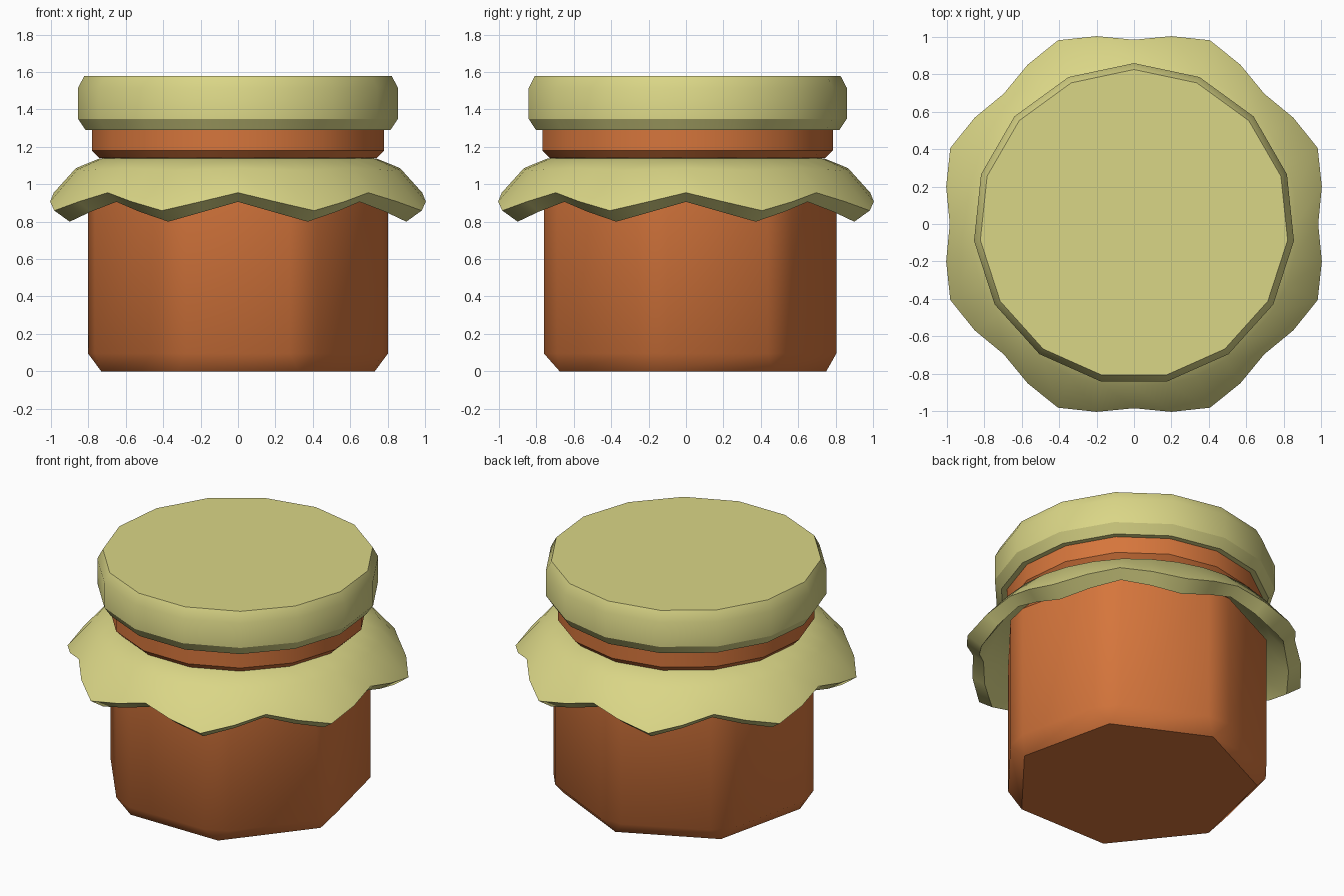
import bpy, bmesh
from math import cos, sin, radians, pi

if "Cube" in bpy.data.objects:
    bpy.data.objects.remove(bpy.data.objects["Cube"])


def material(name, rgb):
    m = bpy.data.materials.new(name)
    m.diffuse_color = (*rgb, 1)
    m.use_nodes = True
    m.node_tree.nodes["Principled BSDF"].inputs["Base Color"].default_value = m.diffuse_color
    return m


ORANGE = material("orange clay", (0.67, 0.18, 0.045))
CREAM = material("yellow green cloth", (0.70, 0.67, 0.24))


def loft(name, rings, mat, angle, capped=True, closed=False):
    """Skin a list of equal-length point rings."""
    bm = bmesh.new()
    vs = [[bm.verts.new(p) for p in ring] for ring in rings]
    n = len(vs[0])
    pairs = list(zip(vs, vs[1:]))
    if closed:
        pairs.append((vs[-1], vs[0]))
    for a, b in pairs:
        for i in range(n):
            j = (i + 1) % n
            bm.faces.new((a[i], a[j], b[j], b[i]))
    if capped:
        bm.faces.new(vs[0][::-1])
        bm.faces.new(vs[-1])
    bmesh.ops.remove_doubles(bm, verts=bm.verts[:], dist=0.0005)
    bmesh.ops.recalc_face_normals(bm, faces=bm.faces[:])
    me = bpy.data.meshes.new(name)
    bm.to_mesh(me)
    bm.free()
    me.materials.append(mat)
    ob = bpy.data.objects.new(name, me)
    bpy.context.collection.objects.link(ob)
    bpy.ops.object.select_all(action='DESELECT')
    ob.select_set(True)
    bpy.context.view_layer.objects.active = ob
    bpy.ops.object.shade_smooth_by_angle(angle=radians(angle))
    return ob


# seven-sided body with clipped corners, each meeting at a point on the base
def body_ring(r, z, half):
    out = []
    for i in range(7):
        for s in (-half, half):
            a = radians(90 + i * 360 / 7 + s)
            out.append((r * cos(a), r * sin(a), z))
    return out


loft("jar_body", [body_ring(0.75, 0, 0), body_ring(0.808, 0.095, 5.8),
                  body_ring(0.808, 0.98, 5.8), body_ring(0.70, 1.09, 8),
                  body_ring(0.70, 1.16, 8)], ORANGE, 30)


# fifteen-sided neck rim and lid
def round_ring(r, z, n=15):
    return [(r * cos(pi / 2 + 2 * pi * i / n), r * sin(pi / 2 + 2 * pi * i / n), z)
            for i in range(n)]


loft("neck_rim", [round_ring(r, z) for r, z in
                  ((0.745, 1.14), (0.785, 1.18), (0.785, 1.31))], ORANGE, 30)
loft("lid", [round_ring(r, z) for r, z in
             ((0.82, 1.29), (0.86, 1.35), (0.86, 1.515), (0.826, 1.58))], CREAM, 30)


# cloth skirt with eight wavy folds: (radius, radius wave, height, height wave)
def wavy_ring(r, dr, z, dz, n=32):
    out = []
    for i in range(n):
        a = 2 * pi * i / n
        w = cos(8 * a)
        out.append(((r + dr * w) * cos(a), (r + dr * w) * sin(a), z + dz * w))
    return out


profile = [(0.66, 0, 1.145, 0), (0.74, 0, 1.138, 0), (0.875, -0.008, 1.08, 0.006),
           (1.024, -0.039, 0.907, 0.048), (0.947, -0.027, 0.853, 0.053),
           (0.83, -0.005, 1.01, 0.006), (0.66, 0, 1.06, 0)]
loft("cloth_skirt", [wavy_ring(*p) for p in profile], CREAM, 50, capped=False, closed=True)
